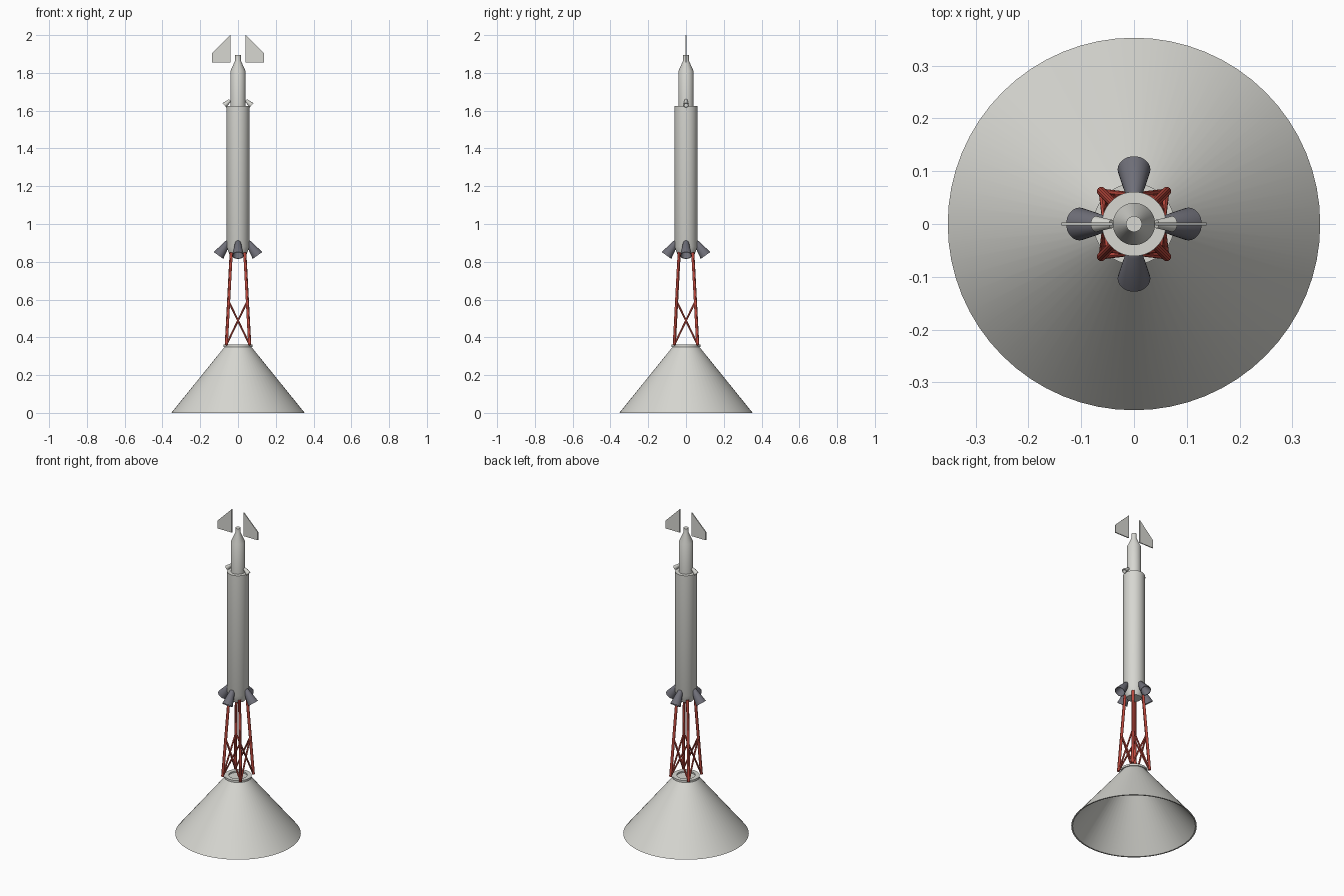
import bpy, bmesh, math
from mathutils import Vector, Matrix

if "Cube" in bpy.data.objects:
    bpy.data.objects.remove(bpy.data.objects["Cube"], do_unlink=True)


def material(name, rgb):
    m = bpy.data.materials.new(name)
    m.use_nodes = True
    m.diffuse_color = (*rgb, 1)
    bsdf = next(n for n in m.node_tree.nodes if n.type == 'BSDF_PRINCIPLED')
    bsdf.inputs["Base Color"].default_value = (*rgb, 1)
    return m


WHITE = material("off white", (0.68, 0.68, 0.64))
RED = material("truss red", (0.54, 0.07, 0.05))
DARK = material("nozzle grey", (0.16, 0.16, 0.19))


def finish(name, bm, mat, smooth=True):
    bmesh.ops.remove_doubles(bm, verts=bm.verts, dist=1e-5)
    bmesh.ops.recalc_face_normals(bm, faces=bm.faces)
    mesh = bpy.data.meshes.new(name)
    bm.to_mesh(mesh)
    bm.free()
    mesh.materials.append(mat)
    ob = bpy.data.objects.new(name, mesh)
    bpy.context.collection.objects.link(ob)
    if smooth:
        bpy.ops.object.select_all(action='DESELECT')
        ob.select_set(True)
        bpy.context.view_layer.objects.active = ob
        bpy.ops.object.shade_smooth_by_angle(angle=math.radians(30))
    return ob


def lathe(name, profile, mat, segments=48, matrix=Matrix()):
    """Revolve (radius, height) points about the z axis, then place the result."""
    bm = bmesh.new()
    verts = [bm.verts.new((r, 0, z)) for r, z in profile]
    edges = [bm.edges.new(pair) for pair in zip(verts, verts[1:])]
    bmesh.ops.spin(bm, geom=verts + edges, cent=(0, 0, 0), axis=(0, 0, 1),
                   angle=math.tau, steps=segments, use_merge=False)
    bm.transform(matrix)
    return finish(name, bm, mat)


def aimed(start, direction):
    """Matrix that puts the local z axis at start, along direction."""
    turn = Vector(direction).to_track_quat('Z', 'Y').to_matrix().to_4x4()
    return Matrix.Translation(start) @ turn


def tube(name, a, b, radius, mat):
    a, b = Vector(a), Vector(b)
    length = (b - a).length
    lathe(name, [(0, 0), (radius, 0), (radius, length), (0, length)], mat, 12,
          aimed(a, b - a))


# Hollow base cone with a collar and a recessed lid
lathe("base_cone", [(0.353, 0), (0.068, 0.353), (0, 0.353), (0, 0.346),
                    (0.062, 0.346), (0.345, 0), (0.353, 0)], WHITE, 64)
lathe("base_collar", [(0.052, 0.35), (0.077, 0.35), (0.077, 0.362),
                      (0.052, 0.362), (0.052, 0.35)], WHITE)

# Main body with a tapered tail, and the upper stage
lathe("main_body", [(0, 0.83), (0.042, 0.83), (0.061, 0.88), (0.061, 1.625),
                    (0, 1.625)], WHITE)
lathe("upper_stage", [(0, 1.62), (0.04, 1.62), (0.04, 1.81), (0.015, 1.865),
                      (0.015, 1.895), (0, 1.895)], WHITE)

# Red truss: four legs, with a crossed pair of braces on each side
FOOT, KNEE, HIP = (0.062, 0.36), (0.049, 0.59), (0.036, 0.85)


def corner(i, level):
    a = math.radians(45 + 90 * i)
    r = level[0] * math.sqrt(2)
    return (r * math.cos(a), r * math.sin(a), level[1])


for i in range(4):
    tube(f"truss_leg_{i + 1}", corner(i, FOOT), corner(i, HIP), 0.0085, RED)
    tube(f"truss_brace_{i + 1}a", corner(i, FOOT), corner(i + 1, KNEE), 0.005, RED)
    tube(f"truss_brace_{i + 1}b", corner(i + 1, FOOT), corner(i, KNEE), 0.005, RED)

# Four large hollow nozzles around the tail
for i in range(4):
    place = Matrix.Rotation(math.pi / 2 * i, 4, 'Z') @ aimed(
        (0.052, 0, 0.905), (0.58, 0, -0.81))
    lathe(f"tail_nozzle_{i + 1}", [(0, -0.006), (0.009, -0.005), (0.015, 0.004),
                                   (0.031, 0.088), (0.028, 0.088), (0.012, 0.012),
                                   (0, 0.012)], DARK, 32, place)

# Two small nozzles on the shoulder of the body
for side, label in ((1, "left"), (-1, "right")):
    place = aimed((side * 0.042, 0, 1.655), (side * 0.75, 0, -0.66))
    lathe(f"{label}_shoulder_nozzle", [(0, 0), (0.008, 0), (0.015, 0.04),
                                       (0.012, 0.04), (0.006, 0.006), (0, 0.006)],
          WHITE, 24, place)

# Pair of thin fins standing beside the tip
for side, label in ((1, "left"), (-1, "right")):
    bm = bmesh.new()
    outline = [(0.041, 1.855), (0.137, 1.855), (0.137, 1.905), (0.041, 2.0)]
    face = bm.faces.new([bm.verts.new((side * x, -0.003, z)) for x, z in outline])
    grown = bmesh.ops.extrude_face_region(bm, geom=[face])["geom"]
    bmesh.ops.translate(bm, vec=(0, 0.006, 0),
                        verts=[g for g in grown if isinstance(g, bmesh.types.BMVert)])
    finish(f"{label}_fin", bm, WHITE, smooth=False)
